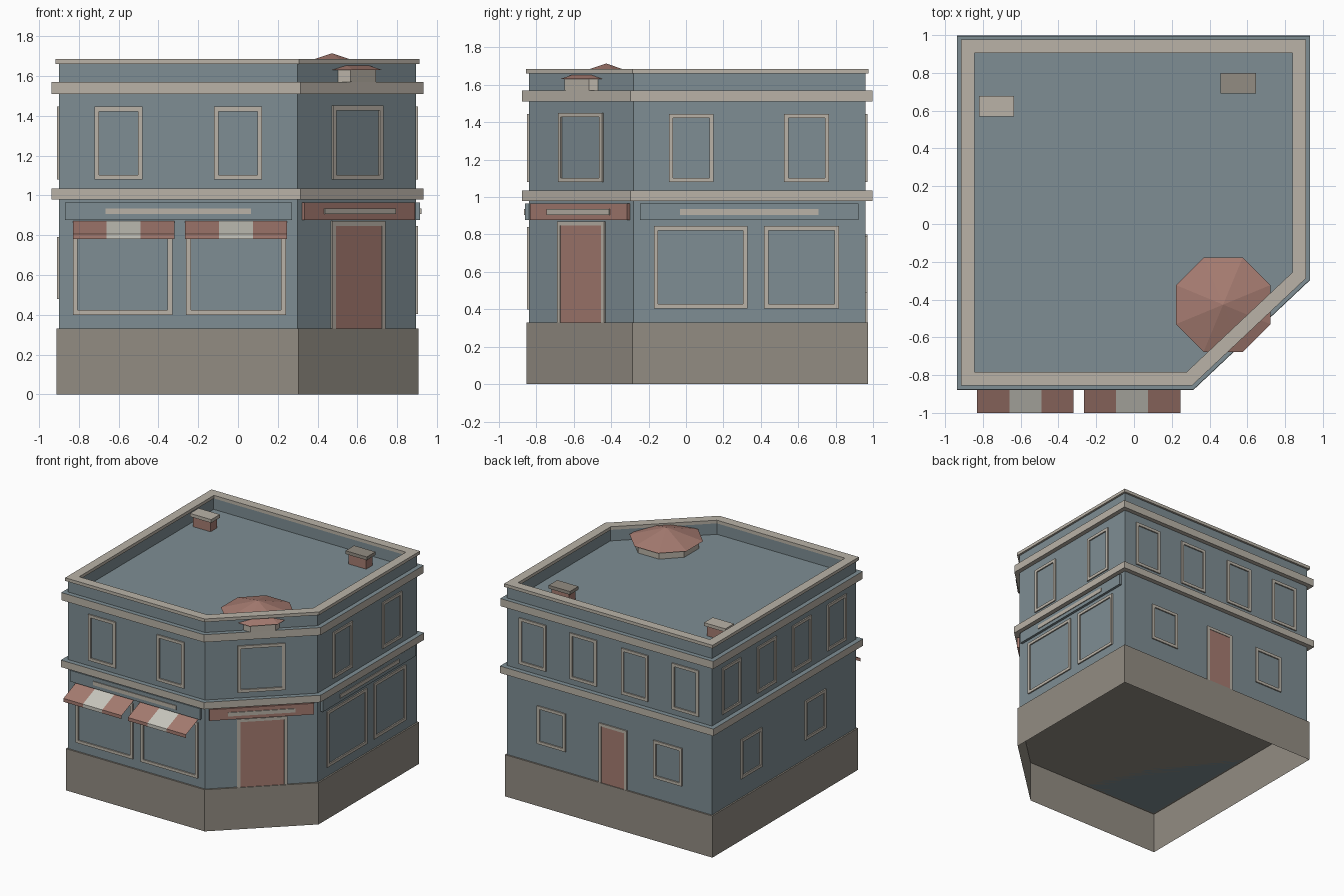
import bpy, bmesh, math
from mathutils import Vector, Matrix

cube = bpy.data.objects.get("Cube")
if cube:
    bpy.data.objects.remove(cube, do_unlink=True)


def material(name, rgb):
    m = bpy.data.materials.new(name)
    m.use_nodes = True
    m.diffuse_color = (*rgb, 1)
    m.node_tree.nodes["Principled BSDF"].inputs["Base Color"].default_value = (*rgb, 1)
    return m


BLUE = material("slate_blue_wall", (0.21, 0.27, 0.295))
TRIM = material("beige_trim", (0.49, 0.45, 0.39))
STONE = material("taupe_stone", (0.29, 0.265, 0.225))
RED = material("brick_red", (0.38, 0.2, 0.165))
CREAM = material("cream_cloth", (0.58, 0.57, 0.51))


def finish(name, bm, *mats, recalc=True):
    if recalc:
        bmesh.ops.recalc_face_normals(bm, faces=bm.faces[:])
    me = bpy.data.meshes.new(name)
    bm.to_mesh(me)
    bm.free()
    for m in mats:
        me.materials.append(m)
    ob = bpy.data.objects.new(name, me)
    bpy.context.collection.objects.link(ob)
    return ob


# Footprint with the cut corner, counter-clockwise
PLAN = [Vector(p) for p in ((-0.9, -0.84), (0.3, -0.84), (0.895, -0.28),
                            (0.895, 0.96), (-0.9, 0.96))]


def outline(d):
    """Footprint grown by d with mitred corners."""
    pts = []
    for i, p in enumerate(PLAN):
        a = (p - PLAN[i - 1]).normalized()
        b = (PLAN[(i + 1) % len(PLAN)] - p).normalized()
        na, nb = Vector((a.y, -a.x)), Vector((b.y, -b.x))
        pts.append(p + (na + nb) * d / (1 + na.dot(nb)))
    return pts


def slab(name, d, z0, z1, mat, top=None, bottom=True):
    bm = bmesh.new()
    lo = [bm.verts.new((*p, z0)) for p in outline(d)]
    hi = [bm.verts.new((*p, z1)) for p in outline(d)]
    for i in range(len(lo)):
        j = (i + 1) % len(lo)
        bm.faces.new((lo[i], lo[j], hi[j], hi[i]))
    lid = bm.faces.new(hi)
    if top:
        lid.material_index = 1
    if bottom:
        bm.faces.new(lo[::-1])
    return finish(name, bm, mat, *([top] if top else []), recalc=False)


def ring(name, d_out, d_in, z0, z1, mat):
    bm = bmesh.new()
    loops = [[bm.verts.new((*p, z)) for p in outline(d)]
             for d, z in ((d_out, z0), (d_out, z1), (d_in, z1), (d_in, z0))]
    for k in range(4):
        a, b = loops[k], loops[(k + 1) % 4]
        for i in range(len(a)):
            j = (i + 1) % len(a)
            bm.faces.new((a[i], a[j], b[j], b[i]))
    return finish(name, bm, mat)


# Building mass
slab("stone_base", 0.012, 0, 0.33, STONE, bottom=False)
slab("walls", 0, 0.33, 1.55, BLUE)
slab("lower_cornice", 0.038, 0.98, 1.035, TRIM, BLUE)
slab("roof_cornice", 0.036, 1.51, 1.57, TRIM, BLUE)
ring("parapet", 0, -0.05, 1.57, 1.66, BLUE)
ring("parapet_coping", 0.016, -0.056, 1.66, 1.685, TRIM)

# Facades: origin, direction along the wall, outward direction
along = (PLAN[2] - PLAN[1]).normalized()
mid = (PLAN[1] + PLAN[2]) / 2
FACADES = {
    "front": (Vector((0, -0.84)), Vector((1, 0)), Vector((0, -1))),
    "right": (Vector((0.895, 0)), Vector((0, 1)), Vector((1, 0))),
    "back": (Vector((0, 0.96)), Vector((1, 0)), Vector((0, 1))),
    "left": (Vector((-0.9, 0)), Vector((0, 1)), Vector((-1, 0))),
    "corner": (mid, along, Vector((along.y, -along.x))),
}


def add_box(bm, side, u0, u1, z0, z1, depth):
    """Box on a facade, sunk slightly into the wall."""
    o, t, n = FACADES[side]
    sink = 0.004
    c = o + t * (u0 + u1) / 2 + n * (depth - sink) / 2
    m = Matrix(((t.x * (u1 - u0), n.x * (depth + sink), 0, c.x),
                (t.y * (u1 - u0), n.y * (depth + sink), 0, c.y),
                (0, 0, z1 - z0, (z0 + z1) / 2),
                (0, 0, 0, 1)))
    bmesh.ops.create_cube(bm, size=1, matrix=m)


def plate(name, side, u0, u1, z0, z1, depth, mat):
    bm = bmesh.new()
    add_box(bm, side, u0, u1, z0, z1, depth)
    finish(name, bm, mat)


def frame(name, side, u0, u1, z0, z1, sill=True, w=0.023):
    bm = bmesh.new()
    low = z0 + w if sill else z0
    add_box(bm, side, u0, u0 + w, low, z1 - w, 0.01)
    add_box(bm, side, u1 - w, u1, low, z1 - w, 0.01)
    add_box(bm, side, u0, u1, z1 - w, z1, 0.01)
    if sill:
        add_box(bm, side, u0, u1, z0, z0 + w, 0.01)
    finish(name, bm, TRIM)


# Windows: side, centres, width, bottom, top
WINDOWS = {
    "shop_window_front": ("front", (-0.58, -0.01), 0.5, 0.4, 0.84),
    "shop_window_right_wide": ("right", (0.078,), 0.5, 0.405, 0.845),
    "shop_window_right": ("right", (0.617,), 0.4, 0.405, 0.845),
    "upper_window_front": ("front", (-0.6, 0), 0.24, 1.08, 1.445),
    "upper_window_right": ("right", (0.028, 0.645), 0.24, 1.08, 1.445),
    "upper_window_corner": ("corner", (0,), 0.345, 1.08, 1.45),
    "upper_window_back": ("back", (-0.67, -0.225, 0.225, 0.67), 0.235, 1.08, 1.445),
    "upper_window_left": ("left", (-0.6, -0.16, 0.28, 0.72), 0.235, 1.08, 1.445),
    "lower_window_back": ("back", (-0.515, 0.505), 0.25, 0.49, 0.79),
    "lower_window_left": ("left", (-0.33, 0.47), 0.26, 0.48, 0.79),
}
for name, (side, centres, w, z0, z1) in WINDOWS.items():
    for i, c in enumerate(centres):
        frame(f"{name}_{i + 1}", side, c - w / 2, c + w / 2, z0, z1)

# Doors
for side, c, w, top in (("corner", 0.005, 0.365, 0.87), ("back", -0.035, 0.245, 0.8)):
    frame(f"{side}_door_frame", side, c - w / 2, c + w / 2, 0.33, top, sill=False)
    plate(f"{side}_door", side, c - w / 2 + 0.02, c + w / 2 - 0.02, 0.33, top - 0.02, 0.006, RED)

# Shop sign boards with a blank strip
for side, u0, u1, s, mat in (("front", -0.87, 0.27, 0.365, BLUE),
                             ("right", -0.245, 0.922, 0.37, BLUE),
                             ("corner", -0.38, 0.38, 0.245, RED)):
    c = (u0 + u1) / 2
    plate(f"{side}_sign_board", side, u0, u1, 0.877, 0.965, 0.02, mat)
    plate(f"{side}_sign_strip", side, c - s, c + s, 0.905, 0.935, 0.026, TRIM)

# Striped awnings: sloped cloth with a short hanging edge
for k, x0 in enumerate((-0.83, -0.265)):
    bm = bmesh.new()
    rows = [[bm.verts.new((x0 + 0.17 * i, y, z)) for i in range(4)]
            for y, z in ((-0.842, 0.872), (-1, 0.807), (-1, 0.78))]
    for a, b in zip(rows, rows[1:]):
        for i in range(3):
            f = bm.faces.new((b[i], b[i + 1], a[i + 1], a[i]))
            f.material_index = i % 2
    finish(f"awning_{k + 1}", bm, RED, CREAM, recalc=False)


# Eight-sided corner turret
def octagon(name, apothem, tip, z0, z1, mat, under=None):
    bm = bmesh.new()
    k = 1 / math.cos(math.pi / 8)
    m = Matrix.Translation((0.472, -0.427, (z0 + z1) / 2)) @ Matrix.Rotation(math.pi / 8, 4, "Z")
    bmesh.ops.create_cone(bm, cap_ends=True, segments=8, radius1=apothem * k,
                          radius2=tip * k, depth=z1 - z0, matrix=m)
    bm.normal_update()
    for f in bm.faces:
        f.material_index = int(under is not None and f.normal.z < -0.9)
    finish(name, bm, mat, *([under] if under else []))


octagon("turret_drum", 0.222, 0.222, 1.57, 1.632, TRIM)
octagon("turret_roof", 0.25, 0, 1.63, 1.714, RED, STONE)


# Chimneys
def block(name, x0, x1, y0, y1, z0, z1, mat):
    bm = bmesh.new()
    m = Matrix.Translation(((x0 + x1) / 2, (y0 + y1) / 2, (z0 + z1) / 2))
    bmesh.ops.create_cube(bm, size=1, matrix=m @ Matrix.Diagonal((x1 - x0, y1 - y0, z1 - z0, 1)))
    finish(name, bm, mat)


for side, x, y, cap in (("left", -0.727, 0.624, TRIM), ("right", 0.552, 0.745, STONE)):
    block(f"{side}_chimney", x - 0.078, x + 0.078, y - 0.04, y + 0.04, 1.565, 1.65, RED)
    block(f"{side}_chimney_cap", x - 0.093, x + 0.093, y - 0.054, y + 0.054, 1.65, 1.676, cap)
